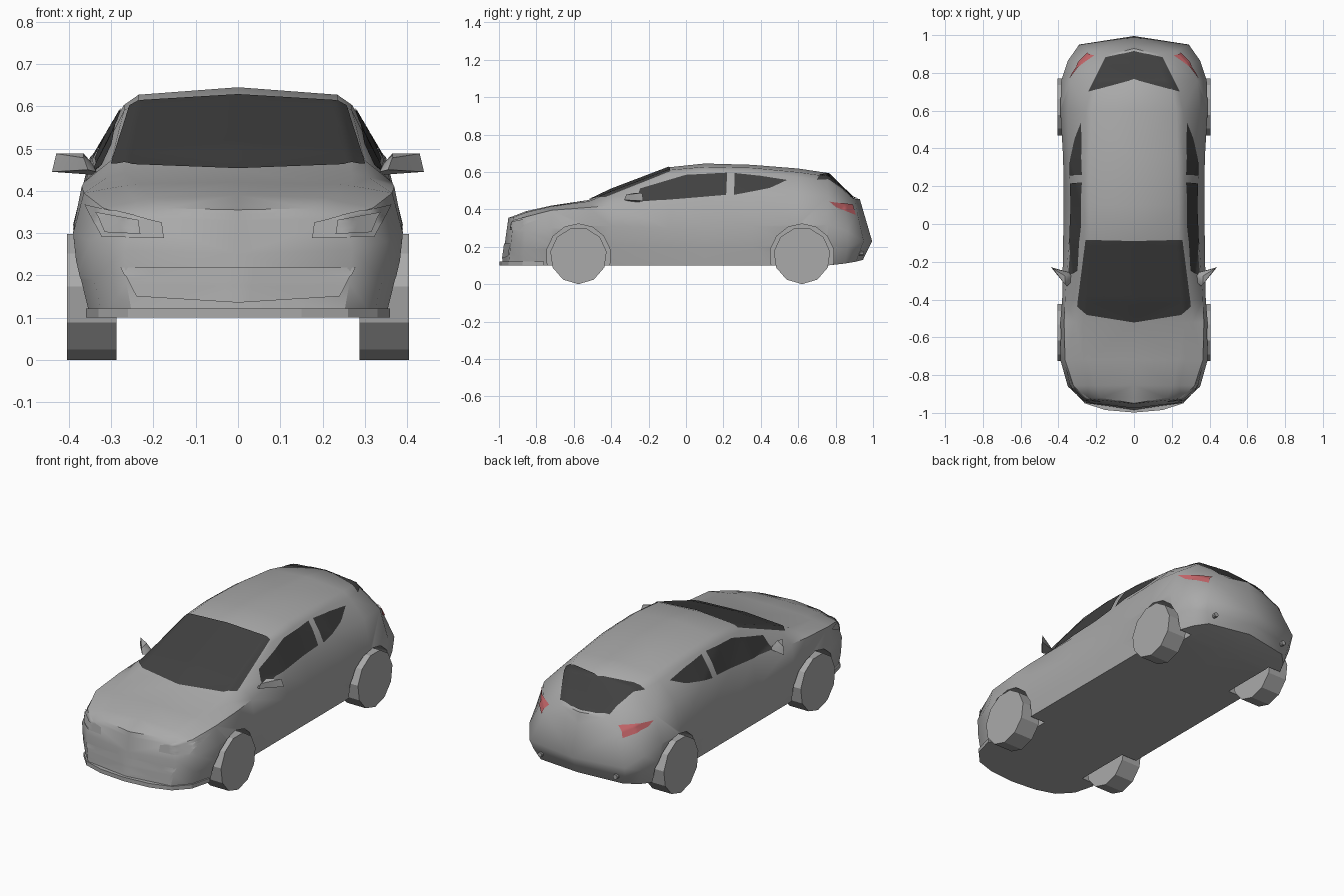
import bpy, bmesh, math
from mathutils import Vector
from mathutils.bvhtree import BVHTree

cube = bpy.data.objects.get("Cube")
if cube:
    bpy.data.objects.remove(cube, do_unlink=True)


def material(name, r, g, b):
    mat = bpy.data.materials.new(name)
    mat.use_nodes = True
    mat.diffuse_color = (r, g, b, 1)
    shader = next(n for n in mat.node_tree.nodes if n.type == "BSDF_PRINCIPLED")
    shader.inputs["Base Color"].default_value = (r, g, b, 1)
    shader.inputs["Roughness"].default_value = 0.7
    return mat


GREY = material("body grey", 0.40, 0.40, 0.40)
GLASS = material("dark glass", 0.052, 0.052, 0.052)
RED = material("lamp red", 0.55, 0.13, 0.14)


def finish(bm, name, mat):
    mesh = bpy.data.meshes.new(name)
    bm.to_mesh(mesh)
    bm.free()
    mesh.materials.append(mat)
    obj = bpy.data.objects.new(name, mesh)
    bpy.context.collection.objects.link(obj)
    return obj


def activate(obj):
    bpy.ops.object.select_all(action="DESELECT")
    obj.select_set(True)
    bpy.context.view_layer.objects.active = obj


def smooth(obj, degrees):
    activate(obj)
    bpy.ops.object.shade_smooth_by_angle(angle=math.radians(degrees))


def place(axis, u, v, depth):
    """Put a flat point (u, v) at a depth along the given axis."""
    co = [u, v]
    co.insert(axis, depth)
    return Vector(co)


def prism(name, outline, axis, start, end, mat):
    bm = bmesh.new()
    rings = [[bm.verts.new(place(axis, u, v, d)) for u, v in outline] for d in (start, end)]
    for ring in rings:
        bm.faces.new(ring)
    for i in range(len(outline)):
        bm.faces.new((rings[0][i - 1], rings[0][i], rings[1][i], rings[1][i - 1]))
    bmesh.ops.recalc_face_normals(bm, faces=bm.faces)
    return finish(bm, name, mat)


def circle(u, v, radius, count):
    steps = [math.tau * i / count for i in range(count)]
    return [(u + radius * math.sin(a), v - radius * math.cos(a)) for a in steps]


# Body stations: y, floor z, sill x, waist x z, belt x z, cant rail x z, centre z
STATIONS = [
    (-.985, .11, 0, 0, .25, 0, .33, 0, .345, .355),
    (-.95, .105, .25, .27, .26, .25, .335, .2, .35, .365),
    (-.87, .1, .32, .35, .28, .32, .36, .24, .375, .39),
    (-.72, .1, .355, .39, .3, .365, .395, .27, .412, .42),
    (-.52, .1, .36, .39, .31, .37, .41, .31, .432, .45),
    (-.4, .1, .36, .38, .31, .365, .42, .3, .472, .507),
    (-.09, .1, .36, .375, .3, .345, .44, .27, .59, .625),
    (.1, .1, .36, .372, .3, .34, .45, .27, .603, .645),
    (.35, .1, .36, .375, .31, .345, .475, .265, .6, .638),
    (.6, .1, .36, .39, .32, .35, .48, .26, .572, .618),
    (.76, .1, .355, .385, .32, .335, .47, .22, .55, .594),
    (.87, .11, .31, .35, .28, .28, .42, .19, .49, .515),
    (.95, .12, .25, .29, .23, .22, .39, .13, .445, .46),
    (.995, .13, 0, 0, .23, 0, .4, 0, .44, .455),
]


def lean(y, z):
    """Slope the nose back and undercut the tail."""
    if y < -.8:
        return y + (-.8 - y) / .2 * .15 * (z - .1)
    if y > .8:
        return y - (y - .8) / .2 * (.3 * max(0, z - .23) + .5 * max(0, .23 - z))
    return y


def section(y, floor, sill, wx, wz, bx, bz, cx, cz, top):
    half = [(0, floor), (sill, floor),
            (sill + .7 * (wx - sill), (floor + wz) / 2),
            (wx, wz), (bx, bz), (cx, cz),
            (cx * .87, cz + .58 * (top - cz)), (0, top)]
    ring = half + [(-x, z) for x, z in half[-2:0:-1]]
    return [Vector((x, lean(y, z), z)) for x, z in ring]


# Lofted body shell
bm = bmesh.new()
rings = [[bm.verts.new(co) for co in section(*row)] for row in STATIONS]
for a, b in zip(rings, rings[1:]):
    for i in range(len(a)):
        bm.faces.new((a[i - 1], a[i], b[i], b[i - 1]))
bmesh.ops.remove_doubles(bm, verts=bm.verts, dist=.0005)
bmesh.ops.triangulate(bm, faces=bm.faces)
bmesh.ops.recalc_face_normals(bm, faces=bm.faces)
body = finish(bm, "body", GREY)
SIDES = (("left", 1), ("right", -1))
AXLES = (("front", -.575), ("rear", .62))

# Wheels, and arches cut out of the body
for end, y in AXLES:
    for side, s in SIDES:
        arch = prism("arch_cutter", circle(y, .15, .172, 14), 0, s * .265, s * .5, GREY)
        arch.hide_render = True
        cut = body.modifiers.new("arch", "BOOLEAN")
        cut.operation = "DIFFERENCE"
        cut.solver = "EXACT"
        cut.object = arch
        activate(body)
        bpy.ops.object.modifier_apply(modifier=cut.name)
        bpy.data.objects.remove(arch, do_unlink=True)
        prism(f"{end}_{side}_wheel", circle(y, .152, .152, 11), 0, s * .287, s * .404, GREY)
smooth(body, 40)

bm = bmesh.new()
bm.from_mesh(body.data)
SURFACE = BVHTree.FromBMesh(bm)
bm.free()


def along(line, t):
    f = t * (len(line) - 1)
    i = min(int(f), len(line) - 2)
    return Vector(line[i]).lerp(Vector(line[i + 1]), f - i)


def plate(name, lower, upper, axis, s, mat, lift=.004, n=16):
    """Thin sheet between two edge lines, draped on the body from side s of an axis."""
    bm = bmesh.new()
    ray = place(axis, 0, 0, -s)
    grid, normals = [], {}
    for i in range(n + 1):
        a, b = along(lower, i / n), along(upper, i / n)
        row = []
        for j in range(n + 1):
            start = place(axis, *a.lerp(b, j / n), 2 * s)
            hit, normal, _, _ = SURFACE.ray_cast(start, ray)
            if hit is None:
                hit, normal, _, _ = SURFACE.find_nearest(start + ray * 1.1)
            v = bm.verts.new(hit + normal * lift)
            normals[v] = normal
            row.append(v)
        grid.append(row)
    for p, q in zip(grid, grid[1:]):
        for j in range(n):
            face = bm.faces.new((p[j], p[j + 1], q[j + 1], q[j]))
            face.normal_update()
            if face.normal.dot(normals[p[j]]) < 0:
                face.normal_flip()
    smooth(finish(bm, name, mat), 40)


def mirrored(points):
    """Complete a line that starts on the centre plane."""
    return [(-x, y) for x, y in points[:0:-1]] + points


# Windscreen and rear window
plate("windscreen", mirrored([(0, -.52), (.25, -.48), (.3, -.435)]),
      mirrored([(0, -.09), (.2, -.085), (.255, -.085)]), 2, 1, GLASS, n=24)
plate("rear_window", mirrored([(0, .915), (.15, .88)]),
      mirrored([(0, .765), (.24, .7)]), 2, 1, GLASS)

for side, s in SIDES:
    # Side windows
    plate(f"{side}_front_window", [(-.27, .437), (-.03, .455), (.215, .476)],
          [(-.245, .51), (0, .583), (.22, .594)], 0, s, GLASS)
    plate(f"{side}_rear_window", [(.257, .476), (.35, .493), (.45, .513)],
          [(.26, .592), (.4, .577), (.54, .555)], 0, s, GLASS)
    # Lamps
    plate(f"{side}_tail_lamp", [(.8, .41), (.905, .368)],
          [(.765, .44), (.89, .424)], 0, s, RED)
    plate(f"{side}_headlamp", [(s * .32, .29), (s * .175, .288)],
          [(s * .36, .367), (s * .18, .325)], 1, -1, GREY)
    plate(f"{side}_headlamp_lens", [(s * .31, .3), (s * .23, .297)],
          [(s * .33, .347), (s * .235, .33)], 1, -1, GREY, lift=.009, n=6)
    # Round bumper insert
    prism(f"{side}_bumper_insert", circle(s * .23, .165, .013, 10), 1, .9, .948, GREY)
    # Door mirror
    bm = bmesh.new()
    for x, y, z in ((.33, -.26, .437), (.335, -.31, .445), (.355, -.33, .45),
                    (.345, -.29, .465), (.365, -.32, .478), (.365, -.275, .488),
                    (.43, -.235, .488), (.44, -.228, .445)):
        bm.verts.new((s * x, y, z))
    bmesh.ops.convex_hull(bm, input=bm.verts)
    bmesh.ops.recalc_face_normals(bm, faces=bm.faces)
    smooth(finish(bm, f"{side}_door_mirror", GREY), 40)

# Front bumper panel and lip
plate("lower_grille", [(-.24, .15), (0, .135), (.24, .15)],
      [(-.275, .218), (0, .218), (.275, .218)], 1, -1, GREY)
prism("front_lip", mirrored([(0, -.998), (.15, -.985), (.26, -.95), (.33, -.875), (.36, -.76)]),
      2, .1, .122, GREY)
